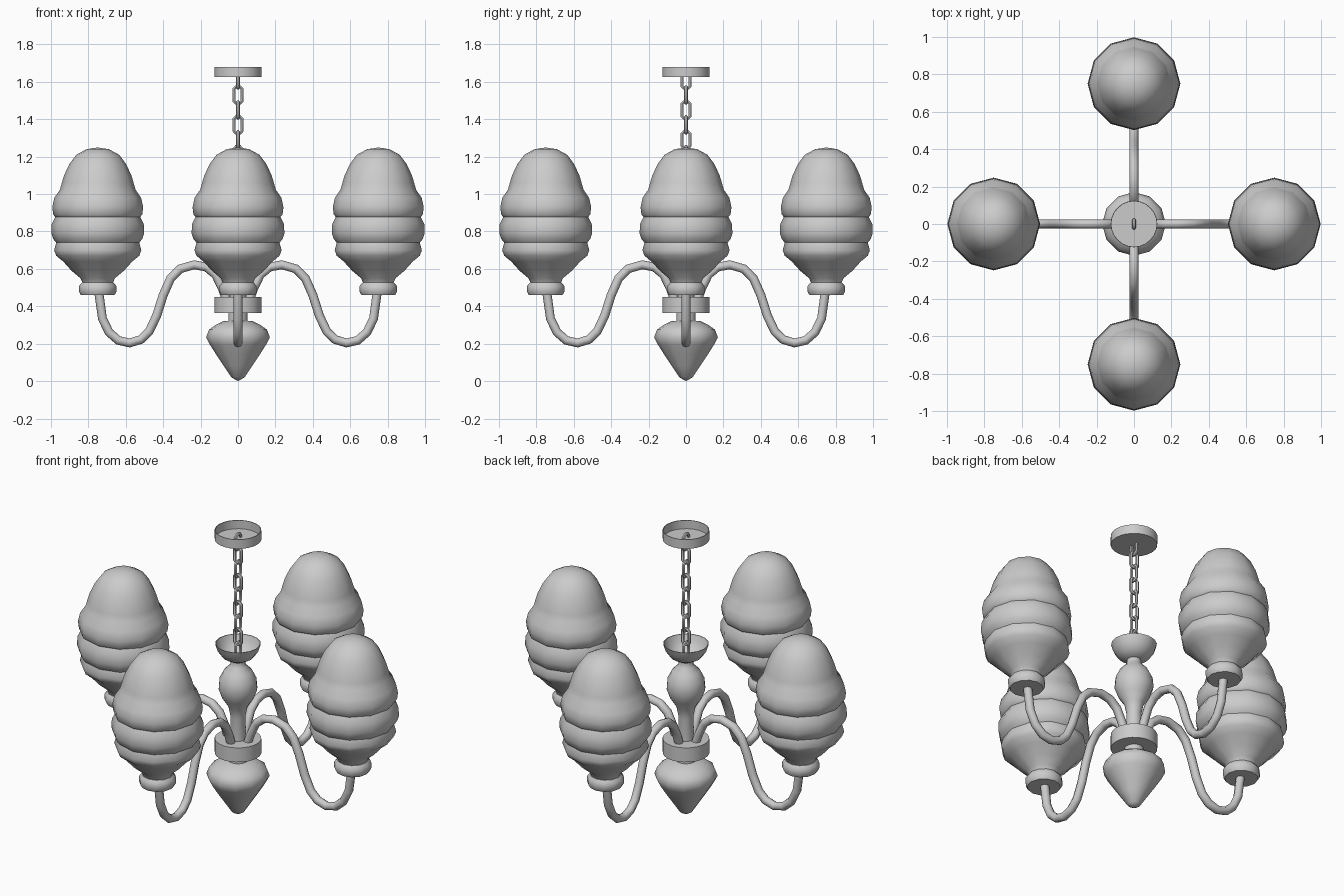
import bpy
import math

if "Cube" in bpy.data.objects:
    bpy.data.objects.remove(bpy.data.objects["Cube"], do_unlink=True)

grey = bpy.data.materials.new("plain_grey")
grey.use_nodes = True
colour = (0.6, 0.6, 0.6, 1)
grey.diffuse_color = colour
grey.node_tree.nodes["Principled BSDF"].inputs["Base Color"].default_value = colour
parts = []


def add(name, data):
    data.materials.append(grey)
    obj = bpy.data.objects.new(name, data)
    bpy.context.collection.objects.link(obj)
    parts.append(obj)
    return obj


def lathe(name, profile, sides, x=0):
    """Spin an (r, z) profile, listed bottom to top on the outside."""
    verts, faces, rings = [], [], []
    for r, z in profile:
        n = sides if r > 0 else 1
        rings.append(range(len(verts), len(verts) + n))
        for i in range(n):
            a = math.tau * i / sides
            verts.append((x + r * math.cos(a), r * math.sin(a), z))
    for low, high in zip(rings, rings[1:]):
        for i in range(sides):
            j = (i + 1) % sides
            quad = [low[i % len(low)], low[j % len(low)],
                    high[j % len(high)], high[i % len(high)]]
            faces.append(list(dict.fromkeys(quad)))
    mesh = bpy.data.meshes.new(name)
    mesh.from_pydata(verts, [], faces)
    return add(name, mesh)


def tube(name, points, radius, resolution, closed=False):
    """Sweep a round section along a path in the xz plane."""
    curve = bpy.data.curves.new(name, "CURVE")
    curve.dimensions = "3D"
    curve.bevel_depth = radius
    curve.bevel_resolution = resolution
    spline = curve.splines.new("POLY")
    spline.points.add(len(points) - 1)
    for p, (x, z) in zip(spline.points, points):
        p.co = (x, 0, z, 1)
    spline.use_cyclic_u = closed
    return add(name, curve)


# Central body, from the finial up
lathe("finial", [(0, 0), (.035, .02), (.075, .08), (.115, .14), (.15, .195), (.17, .235),
                 (.155, .275), (.12, .3), (.08, .32), (0, .325)], 12)
lathe("finial_neck", [(0, .3), (.052, .3), (.052, .38), (0, .38)], 16)
lathe("arm_hub", [(0, .365), (.125, .365), (.125, .45), (0, .45)], 24)
lathe("column", [(0, .43), (.045, .43), (.04, .58), (.052, .64), (.085, .69), (.105, .745),
                 (.1, .8), (.075, .85), (.045, .88), (.038, .9), (.038, .93), (0, .93)], 16)
lathe("chain_cup", [(0, .91), (.045, .912), (.085, .935), (.11, .97), (.123, 1.01),
                    (.119, 1.01), (.106, .973), (.082, .94), (.043, .917), (0, .915)], 16)
lathe("ceiling_canopy", [(0, 1.625), (.125, 1.625), (.125, 1.68),
                         (.121, 1.68), (.121, 1.63), (0, 1.63)], 24)

# Chain of alternating links
link = [(.011, .044), (.022, .032), (.022, -.032), (.011, -.044)]
link += [(-x, z) for x, z in reversed(link)]
for i in range(9):
    obj = tube(f"chain_link_{i + 1}", link, .0095, 1, closed=True)
    obj.location.z = .97 + .08 * i
    obj.rotation_euler.z = math.pi / 2 * ((i + 1) % 2)

# Four arms, each with a collar and a ribbed shade
arm_path = [(.06, .43), (.085, .5), (.12, .57), (.17, .61), (.235, .622), (.31, .6),
            (.36, .55), (.4, .46), (.435, .35), (.475, .265), (.52, .222), (.58, .204),
            (.64, .218), (.69, .262), (.725, .335), (.745, .48)]
collar = [(0, .46), (.09, .46), (.1, .478), (.1, .508), (.085, .526), (0, .526)]
shade = [(0, .52), (.08, .524), (.092, .55), (.14, .59), (.185, .64), (.222, .67),
         (.233, .7), (.222, .74), (.238, .76), (.248, .79), (.246, .84), (.227, .878),
         (.238, .89), (.243, .93), (.232, .98), (.202, 1.024),
         (.192, 1.06), (.18, 1.1), (.152, 1.16), (.115, 1.21), (.06, 1.24), (0, 1.249)]
for i, side in enumerate(("left", "back", "right", "front")):
    for obj in (tube(f"{side}_arm", arm_path, .024, 2),
                lathe(f"{side}_collar", collar, 12, .75),
                lathe(f"{side}_shade", shade, 12, .75)):
        obj.rotation_euler.z = math.pi / 2 * i

# Turn the tubes into meshes and smooth everything
bpy.ops.object.select_all(action="DESELECT")
for obj in parts:
    obj.select_set(True)
bpy.context.view_layer.objects.active = parts[0]
bpy.ops.object.convert(target="MESH")
bpy.ops.object.shade_smooth_by_angle(angle=math.radians(50))
